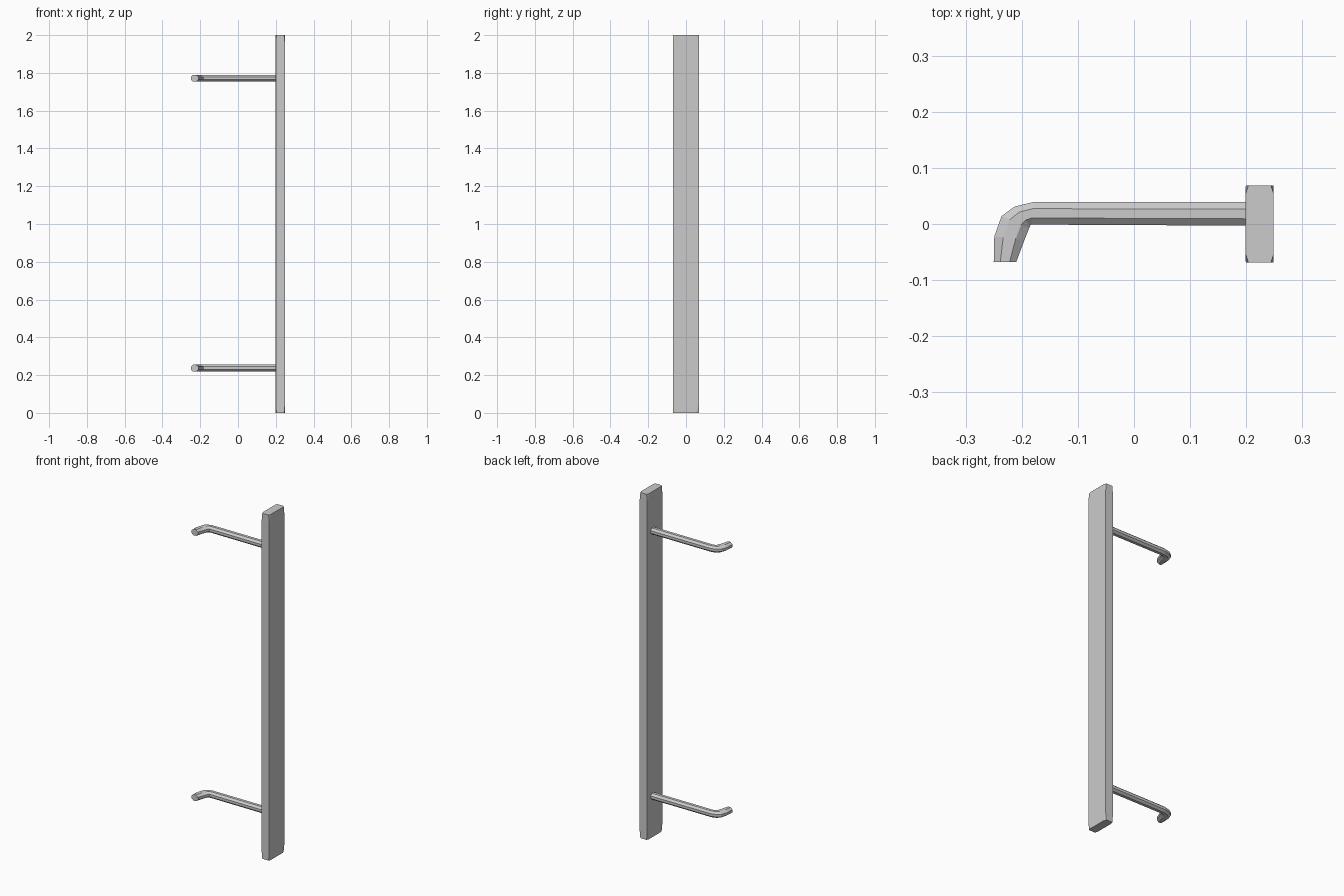
import bpy, bmesh, math
from mathutils import Vector

if "Cube" in bpy.data.objects:
    bpy.data.objects.remove(bpy.data.objects["Cube"])


def loft(name, rings):
    """Skin a list of equal-length rings and cap both ends."""
    bm = bmesh.new()
    loops = [[bm.verts.new(p) for p in ring] for ring in rings]
    n = len(loops[0])
    for a, b in zip(loops, loops[1:]):
        for i in range(n):
            j = (i + 1) % n
            bm.faces.new((a[i], a[j], b[j], b[i]))
    bm.faces.new(loops[0])
    bm.faces.new(loops[-1])
    bmesh.ops.recalc_face_normals(bm, faces=bm.faces)
    mesh = bpy.data.meshes.new(name)
    bm.to_mesh(mesh)
    bm.free()
    obj = bpy.data.objects.new(name, mesh)
    bpy.context.collection.objects.link(obj)
    return obj


def plank_ring(z, cx, cy):
    # rectangle with clipped corners
    x, y = 0.025, 0.069
    pts = [(x, -y + cy), (x, y - cy), (x - cx, y), (-x + cx, y),
           (-x, y - cy), (-x, -y + cy), (-x + cx, -y), (x - cx, -y)]
    return [Vector((0.224 + px, py, z)) for px, py in pts]


# upright plank, corners worn at both ends
loft("upright_plank", [plank_ring(0, 0.005, 0.015), plank_ring(0.04, 0.001, 0.003),
                       plank_ring(1.96, 0.001, 0.003), plank_ring(2, 0.005, 0.015)])

# hooked rod: outer and inner edge points of each cross-section, seen from above
STATIONS = [((0.21, 0.039), (0.21, -0.003)),
            ((-0.18, 0.039), (-0.183, -0.001)),
            ((-0.213, 0.031), (-0.185, -0.003)),
            ((-0.236, 0.014), (-0.187, -0.008)),
            ((-0.249, -0.022), (-0.195, -0.028)),
            ((-0.25, -0.068), (-0.21, -0.068))]


def rod_ring(outer, inner, z, sides=8, half_height=0.018):
    o, i = Vector((*outer, z)), Vector((*inner, z))
    mid, axis = (o + i) / 2, (o - i) / 2
    k = 1 / math.cos(math.pi / sides)
    angles = [(s + 0.5) * math.tau / sides for s in range(sides)]
    return [mid + axis * k * math.cos(a) + Vector((0, 0, half_height * k * math.sin(a)))
            for a in angles]


for label, z in (("lower", 0.237), ("upper", 1.772)):
    loft(label + "_hooked_rod", [rod_ring(o, i, z) for o, i in STATIONS])
